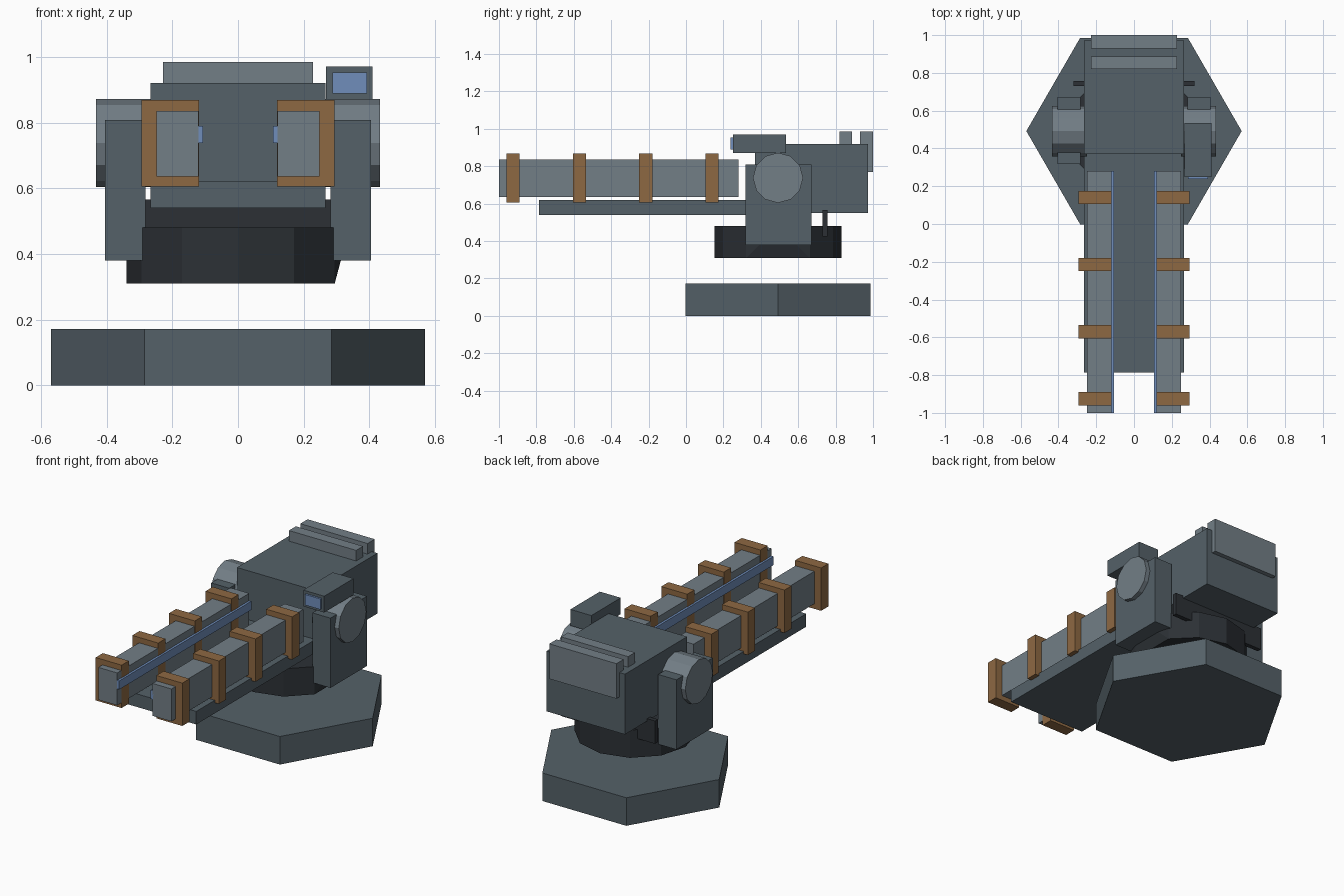
import bpy, bmesh
from math import sin, cos, pi

if "Cube" in bpy.data.objects:
    bpy.data.objects.remove(bpy.data.objects["Cube"])


def finish(name, bm, color=None):
    bmesh.ops.recalc_face_normals(bm, faces=bm.faces[:])
    me = bpy.data.meshes.new(name)
    bm.to_mesh(me)
    bm.free()
    ob = bpy.data.objects.new(name, me)
    bpy.context.collection.objects.link(ob)
    if color:
        me.materials.append(color)
    return ob


def hull(name, points, color=None):
    bm = bmesh.new()
    for p in points:
        bm.verts.new(p)
    bmesh.ops.convex_hull(bm, input=bm.verts[:])
    bmesh.ops.dissolve_limit(bm, angle_limit=0.01, verts=bm.verts[:], edges=bm.edges[:])
    return finish(name, bm, color)


def box(name, x, y, z, color=None):
    return hull(name, [(a, b, c) for a in x for b in y for c in z], color)


def mat(name, rgb):
    m = bpy.data.materials.new(name)
    m.diffuse_color = (*rgb, 1)
    m.use_nodes = True
    m.node_tree.nodes["Principled BSDF"].inputs["Base Color"].default_value = m.diffuse_color
    return m


steel = mat("steel", (0.09, 0.12, 0.14))
light = mat("light_steel", (0.17, 0.21, 0.24))
dark = mat("dark_steel", (0.025, 0.03, 0.036))
copper = mat("copper", (0.27, 0.14, 0.055))
blue = mat("blue", (0.16, 0.27, 0.5))
CY = 0.492


def circle(n, r):
    return [(r * cos(2 * pi * i / n), r * sin(2 * pi * i / n)) for i in range(n)]


# Hexagonal base
hull("base", [(a, CY + b, z) for a, b in circle(6, 0.57) for z in (0, 0.172)], steel)

# Turntable ring, with one chamfered lower corner on the right
ring = [(a, CY + b, z) for a, b in circle(12, 0.34) for z in (0.31, 0.48)]
hull("turntable", [p for p in ring if not (p[0] > 0.33 and p[2] < 0.4)], dark)

# Cross plate under the body
box("cross_plate", (-0.32, 0.32), (0.73, 0.757), (0.425, 0.565), dark)

# Main housing, front tray and rear plates
box("housing", (-0.266, 0.266), (0.37, 0.972), (0.55, 0.92), steel)
box("barrel_tray", (-0.266, 0.266), (-0.785, 0.40), (0.54, 0.62), steel)
box("top_plate", (-0.228, 0.228), (0.82, 0.887), (0.90, 0.985), light)
box("rear_plate", (-0.228, 0.228), (0.93, 1.0), (0.77, 0.985), light)

for side, s in (("left", -1), ("right", 1)):
    def xs(a, b):
        return (s * a, s * b)

    # Yoke arm and pivot drum
    box(f"{side}_yoke_arm", xs(0.282, 0.405), (0.318, 0.672), (0.38, 0.808), steel)
    hull(f"{side}_pivot_drum", [(x, CY + a, 0.738 + b) for a, b in circle(12, 0.134)
                                for x in xs(0.25, 0.433)], light)
    # Barrel with its inner rail
    box(f"{side}_barrel", xs(0.12, 0.248), (-1.0, 0.28), (0.636, 0.835), light)
    box(f"{side}_rail", xs(0.106, 0.125), (-1.0, 0.28), (0.737, 0.79), blue)
    # Barrel clamps
    for i in range(4):
        y = 0.14 - 0.355 * i
        box(f"{side}_clamp_{i + 1}", xs(0.118, 0.294), (y - 0.035, y + 0.035),
            (0.605, 0.868), copper)

# Sensor box with lens
box("sensor_box", (0.268, 0.41), (0.25, 0.535), (0.87, 0.97), steel)
box("sensor_lens", (0.287, 0.393), (0.238, 0.26), (0.888, 0.953), blue)
